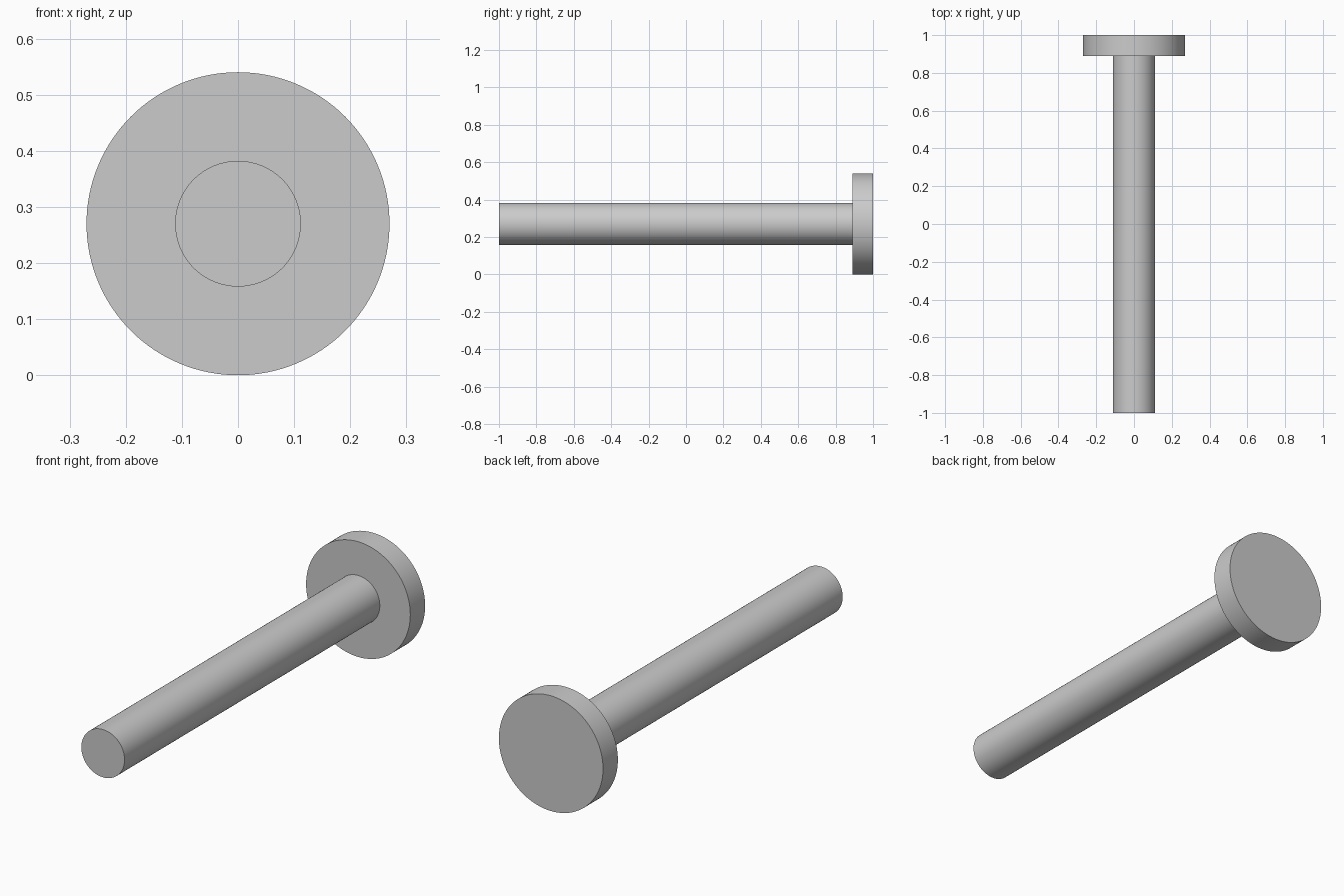
import bpy, bmesh
from math import radians, pi
from mathutils import Vector

if "Cube" in bpy.data.objects:
    bpy.data.objects.remove(bpy.data.objects["Cube"])

CENTRE_Z = 0.27
SEGMENTS = 128

# Half profile of the pin: (radius, y) from shaft tip to head face
profile = [(0, -1), (0.112, -1), (0.112, 0.89), (0.27, 0.89), (0.27, 1), (0, 1)]

# Revolve the profile around the y axis
bm = bmesh.new()
verts = [bm.verts.new((0, y, CENTRE_Z + r)) for r, y in profile]
edges = [bm.edges.new(pair) for pair in zip(verts, verts[1:])]
bmesh.ops.spin(bm, geom=verts + edges, cent=Vector((0, 0, CENTRE_Z)),
               axis=Vector((0, 1, 0)), angle=2 * pi, steps=SEGMENTS)
bmesh.ops.remove_doubles(bm, verts=bm.verts, dist=1e-5)

# Merge each flat end and the head's shoulder cleanly, facing outwards
bmesh.ops.recalc_face_normals(bm, faces=bm.faces)

mesh = bpy.data.meshes.new("headed_pin")
bm.to_mesh(mesh)
bm.free()
pin = bpy.data.objects.new("headed_pin", mesh)
bpy.context.collection.objects.link(pin)

# Smooth round walls, sharp rims
bpy.context.view_layer.objects.active = pin
pin.select_set(True)
bpy.ops.object.shade_smooth_by_angle(angle=radians(30))
